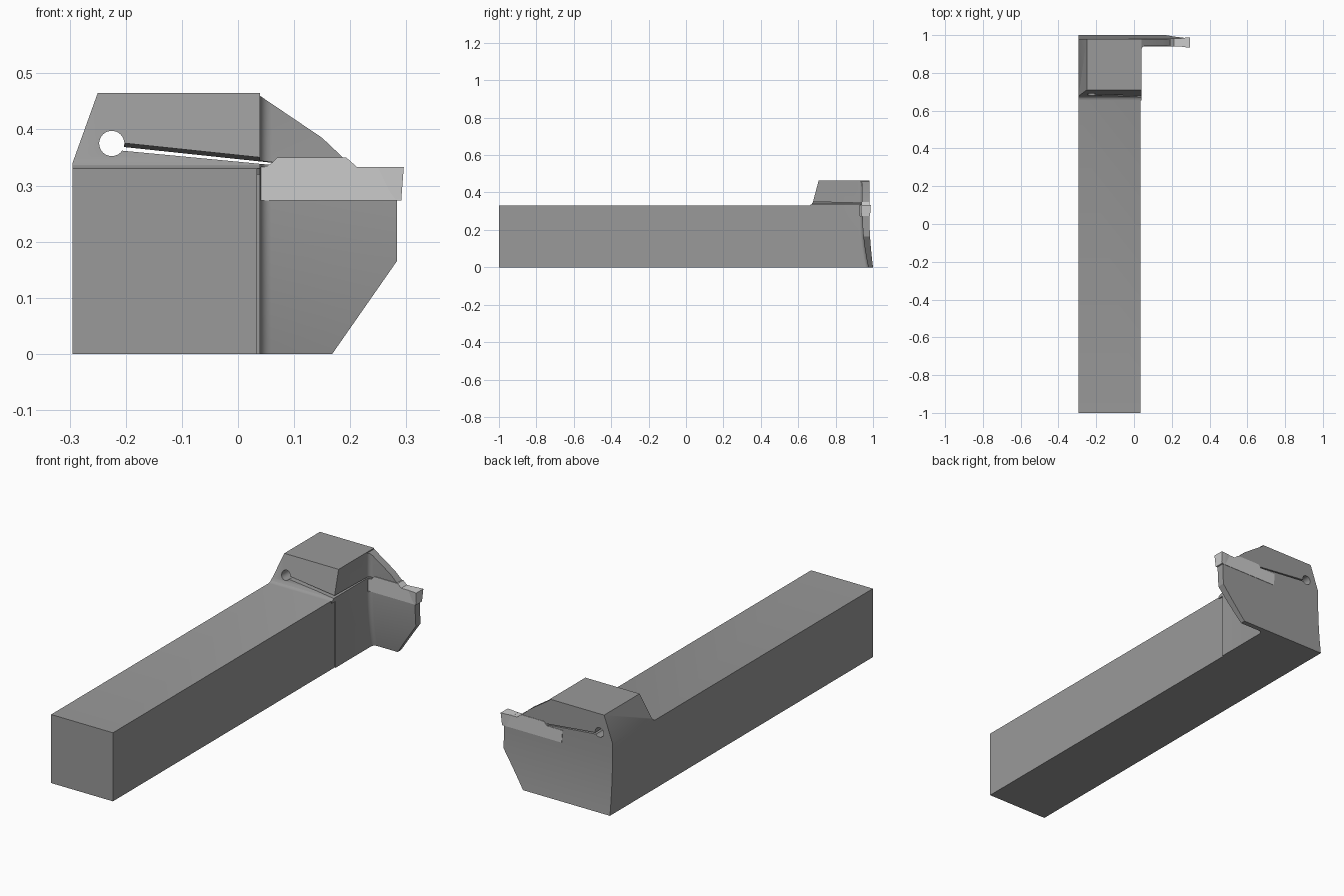
import bpy, bmesh, math

if "Cube" in bpy.data.objects:
    bpy.data.objects.remove(bpy.data.objects["Cube"])


def loft(name, sections):
    """Closed solid through sections holding equal numbers of points."""
    bm = bmesh.new()
    rings = [[bm.verts.new(p) for p in s] for s in sections]
    n = len(rings[0])
    for a, b in zip(rings, rings[1:]):
        for i in range(n):
            j = (i + 1) % n
            bm.faces.new((a[i], a[j], b[j], b[i]))
    bm.faces.new(rings[0])
    bm.faces.new(rings[-1])
    bmesh.ops.recalc_face_normals(bm, faces=bm.faces)
    me = bpy.data.meshes.new(name)
    bm.to_mesh(me)
    bm.free()
    ob = bpy.data.objects.new(name, me)
    bpy.context.collection.objects.link(ob)
    return ob


def along_y(name, pts, y0, y1):
    return loft(name, [[(x, y, z) for x, z in pts] for y in (y0, y1)])


def along_x(name, pts, x0, x1):
    return loft(name, [[(x, y, z) for y, z in pts] for x in (x0, x1)])


def boolean(ob, other, op):
    m = ob.modifiers.new(op, 'BOOLEAN')
    m.operation, m.solver, m.object = op, 'EXACT', other
    bpy.context.view_layer.objects.active = ob
    bpy.ops.object.modifier_apply(modifier=m.name)
    bpy.data.objects.remove(other)


def smooth(ob):
    bpy.ops.object.select_all(action='DESELECT')
    ob.select_set(True)
    bpy.context.view_layer.objects.active = ob
    bpy.ops.object.shade_smooth_by_angle(angle=math.radians(20))


def paint(ob, grey):
    mat = bpy.data.materials.new(ob.name)
    mat.diffuse_color = (grey, grey, grey, 1)
    mat.use_nodes = True
    mat.node_tree.nodes["Principled BSDF"].inputs["Base Color"].default_value = mat.diffuse_color
    ob.data.materials.clear()
    ob.data.materials.append(mat)


def bow(z):
    return max(0, (0.3 - z) / 0.3) ** 2


zs = [-0.01 + 0.31 * i / 10 for i in range(11)] + [0.5]

# clamping head block with sloped, filleted front
holder = along_x("tool_holder", [
    (0.685, -0.01), (0.685, 0.32), (0.66, 0.32), (0.655, 0.33), (0.663, 0.332),
    (0.671, 0.337), (0.678, 0.347), (0.719, 0.5), (1.05, 0.5), (1.05, -0.01)],
    -0.32, 0.039)

# curved support blade, flaring into the head with a fillet
r = 0.02
steps = [(0.01, r), (0.039, r)]
for i in range(1, 6):
    a = math.pi / 2 * i / 5
    steps.append((0.039 + r * (1 - math.cos(a)), r * (1 - math.sin(a))))
steps.append((0.32, 0))
blade = loft("blade", [
    [(x, 0.942 + 0.033 * bow(z) - d, z) for z in zs] + [(x, 1.06, 0.5), (x, 1.06, -0.01)]
    for x, d in steps])
boolean(holder, blade, 'UNION')

# bowed rear face
rear = along_x("rear_trim", [(0.98 + 0.02 * bow(z), z) for z in [-0.02] + zs[1:-1] + [0.6]]
               + [(0.4, 0.6), (0.4, -0.02)], -0.5, 0.5)
boolean(holder, rear, 'INTERSECT')

# front outline of head and blade
outline = along_y("outline_trim", [
    (-0.295, 0), (0.168, 0), (0.283, 0.165), (0.283, 0.273), (0.187, 0.273),
    (0.187, 0.35), (0.15, 0.385), (0.039, 0.46), (0.039, 0.465), (-0.25, 0.465),
    (-0.295, 0.34)], 0.5, 1.2)
boolean(holder, outline, 'INTERSECT')

# square shank
shank = along_y("shank", [(-0.295, 0), (0.034, 0), (0.034, 0.33), (-0.295, 0.33)], -1, 0.75)
boolean(holder, shank, 'UNION')

# insert pocket, flex slot and relief hole
profile = [(-0.025, 0.273), (0.291, 0.273), (0.295, 0.333), (0.212, 0.333),
           (0.193, 0.35), (0.07, 0.35), (0.052, 0.333), (-0.03, 0.333)]
boolean(holder, along_y("pocket", profile, 0.93, 1.1), 'DIFFERENCE')
slot = loft("slot", [[(-0.215, y, 0.363), (0.068, y, 0.336),
                      (0.068, y, 0.348 - d), (-0.215, y, 0.378 - d)]
                     for y, d in ((0.64, 0), (1.02, 0.009))])
boolean(holder, slot, 'DIFFERENCE')
hole = along_y("hole", [(-0.225 + 0.0225 * math.cos(math.tau * i / 32),
                         0.375 + 0.0225 * math.sin(math.tau * i / 32))
                        for i in range(32)], 0.6, 1.1)
boolean(holder, hole, 'DIFFERENCE')
smooth(holder)
paint(holder, 0.32)

# double ended cutting insert
insert = along_y("cutting_insert", profile, 0.939, 0.982)
paint(insert, 0.8)

# wider cutting tip, narrowing downward for clearance
tip = loft("cutting_tip", [
    [(min(x, 0.291), 0.965 - w, 0.275), (min(x, 0.291), 0.957 + w, 0.275),
     (x, 0.961 + w, 0.3335), (x, 0.961 - w, 0.3335)]
    for x, w in ((0.235, 0.02), (0.27, 0.025), (0.2955, 0.027))])
paint(tip, 0.8)
